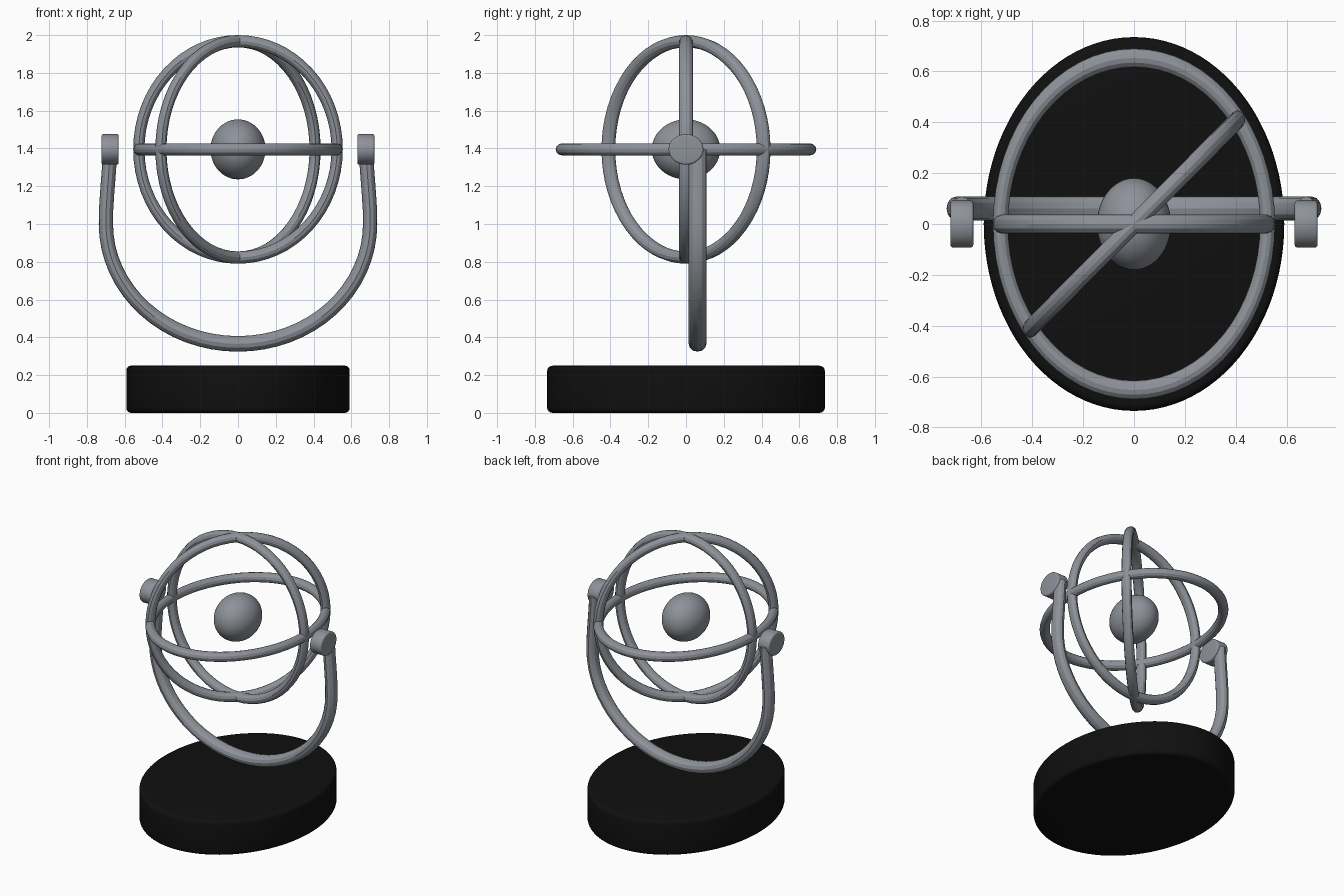
import bpy
import math
from mathutils import Matrix, Vector

cube = bpy.data.objects.get("Cube")
if cube:
    bpy.data.objects.remove(cube, do_unlink=True)

# Round parts are modelled circular, then squeezed by these proportions
SQUEEZE = Matrix.Diagonal((0.804, 1.0, 0.877, 1.0))
CENTRE = Matrix.Translation((0, 0, 1.395))


def material(name, colour, roughness):
    mat = bpy.data.materials.new(name)
    mat.use_nodes = True
    mat.diffuse_color = (*colour, 1)
    shader = mat.node_tree.nodes["Principled BSDF"]
    shader.inputs["Base Color"].default_value = (*colour, 1)
    shader.inputs["Roughness"].default_value = roughness
    return mat


steel = material("grey steel", (0.27, 0.29, 0.32), 0.5)
black = material("black base", (0.005, 0.005, 0.005), 0.6)


def finish(name, mat, transform, bevel=0, angle=30):
    """Name, bevel, shape and shade the active object."""
    obj = bpy.context.object
    obj.name = name
    obj.data.materials.clear()
    obj.data.materials.append(mat)
    if bevel:
        mod = obj.modifiers.new("rounded edges", "BEVEL")
        mod.width = bevel
        mod.segments = 4
        mod.limit_method = "ANGLE"
        bpy.ops.object.modifier_apply(modifier=mod.name)
    obj.data.transform(transform)
    bpy.ops.object.shade_smooth_by_angle(angle=math.radians(angle))
    return obj


# Base
bpy.ops.mesh.primitive_cylinder_add(vertices=96, radius=0.735, depth=0.285)
finish("base", black, Matrix.Translation((0, 0, 0.125)) @ SQUEEZE, bevel=0.03)

# Central ball
bpy.ops.mesh.primitive_uv_sphere_add(segments=48, ring_count=24, radius=0.181)
finish("central_ball", steel, CENTRE @ SQUEEZE)

# Three crossing rings: one level, two upright
upright = Matrix.Rotation(math.pi / 2, 4, "X")
ring_turns = {
    "level_ring": Matrix.Identity(4),
    "upright_ring": upright,
    "diagonal_ring": Matrix.Rotation(math.radians(39), 4, "Z") @ upright,
}
for name, turn in ring_turns.items():
    bpy.ops.mesh.primitive_torus_add(
        major_segments=64, minor_segments=12, major_radius=0.653, minor_radius=0.037)
    finish(name, steel, CENTRE @ SQUEEZE @ turn, angle=25)

# Yoke: half circle below, arms leaning in slightly above
arm = [(0.842, 0.0), (0.848, -0.1), (0.862, -0.27), (0.869, -0.37)]
path = [Vector((-x, 0, z)) for x, z in arm]
for i in range(33):
    a = math.pi * (1 + i / 32)
    path.append(Vector((0.87 * math.cos(a), 0, -0.45 + 0.724 * math.sin(a))))
path += [Vector((x, 0, z)) for x, z in reversed(arm)]

curve = bpy.data.curves.new("yoke", "CURVE")
curve.dimensions = "3D"
curve.bevel_depth = 0.047
curve.bevel_resolution = 4
curve.use_fill_caps = True
spline = curve.splines.new("POLY")
spline.points.add(len(path) - 1)
for point, co in zip(spline.points, path):
    point.co = (*co, 1)
yoke = bpy.data.objects.new("yoke", curve)
bpy.context.collection.objects.link(yoke)
bpy.ops.object.select_all(action="DESELECT")
yoke.select_set(True)
bpy.context.view_layer.objects.active = yoke
bpy.ops.object.convert(target="MESH")
finish("yoke", steel, CENTRE @ Matrix.Translation((0, 0.061, 0)) @ SQUEEZE, angle=25)

# Pivot caps on the yoke ends
sideways = Matrix.Rotation(math.pi / 2, 4, "Y")
for side, name in ((1, "left_pivot_cap"), (-1, "right_pivot_cap")):
    bpy.ops.mesh.primitive_cylinder_add(vertices=48, radius=0.092, depth=0.113)
    place = Matrix.Translation((side * 0.677, 0, 0))
    finish(name, steel, CENTRE @ place @ SQUEEZE @ sideways, bevel=0.012)
